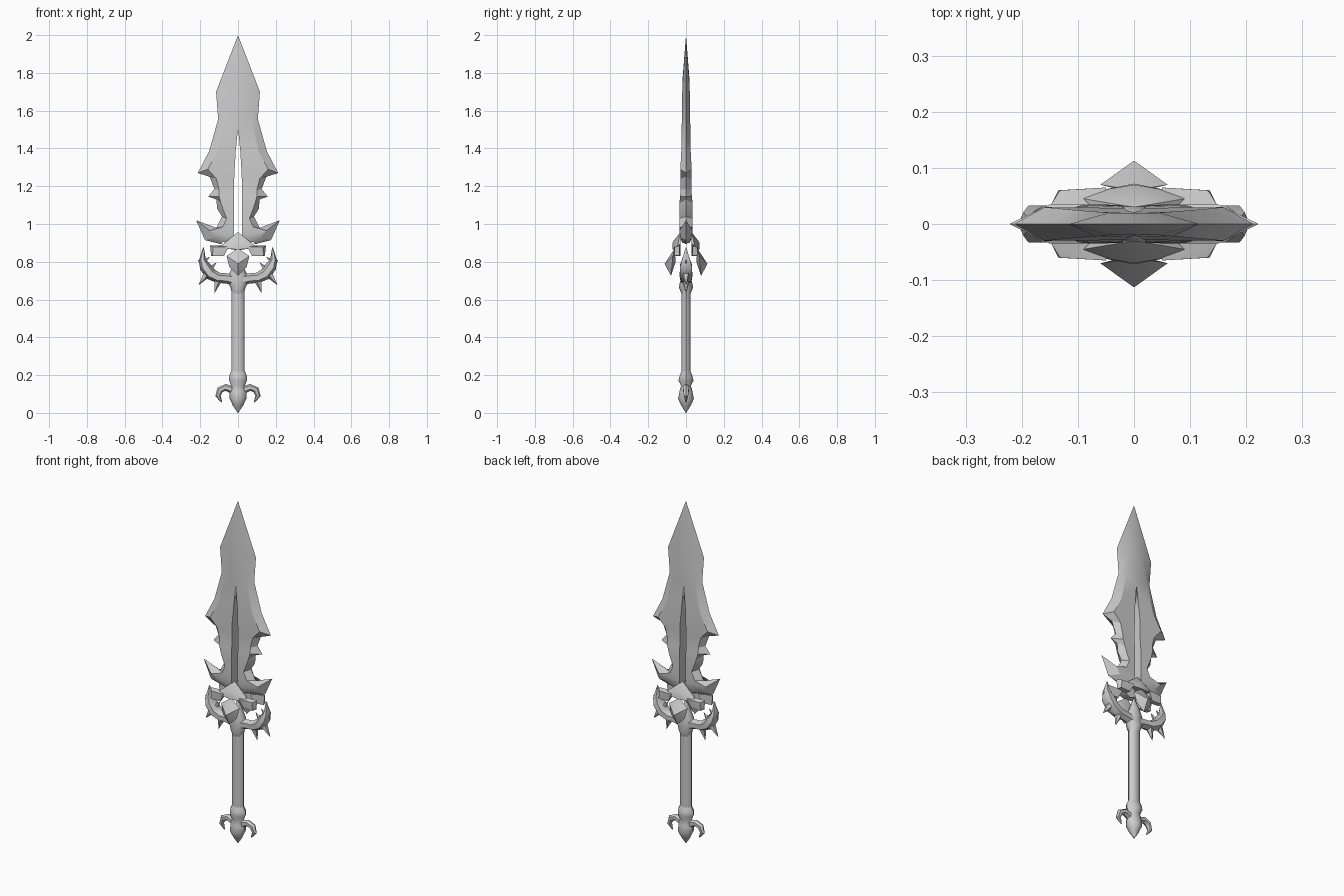
import bpy, bmesh, math
from mathutils import Vector

cube = bpy.data.objects.get("Cube")
if cube:
    bpy.data.objects.remove(cube, do_unlink=True)

steel = bpy.data.materials.new("grey_steel")
steel.use_nodes = True
GREY = (0.6, 0.6, 0.6, 1)
steel.diffuse_color = GREY
steel.node_tree.nodes["Principled BSDF"].inputs["Base Color"].default_value = GREY


def finish(name, bm, mirror="", angle=40):
    """Turn a bmesh into a shaded object, mirrored over the named axes."""
    bmesh.ops.remove_doubles(bm, verts=bm.verts, dist=0.0005)
    bmesh.ops.recalc_face_normals(bm, faces=bm.faces)
    mesh = bpy.data.meshes.new(name)
    bm.to_mesh(mesh)
    bm.free()
    mesh.materials.append(steel)
    obj = bpy.data.objects.new(name, mesh)
    bpy.context.collection.objects.link(obj)
    bpy.ops.object.select_all(action="DESELECT")
    obj.select_set(True)
    bpy.context.view_layer.objects.active = obj
    bpy.ops.object.shade_smooth_by_angle(angle=math.radians(angle))
    if mirror:
        mod = obj.modifiers.new("Mirror", "MIRROR")
        mod.use_axis = ["X" in mirror, "Y" in mirror, False]
        mod.merge_threshold = 0.0005
    return obj


def hull(name, points, mirror=""):
    """Faceted solid around a few points."""
    bm = bmesh.new()
    for p in points:
        bm.verts.new(p)
    bmesh.ops.convex_hull(bm, input=bm.verts)
    loose = [v for v in bm.verts if not v.link_faces]
    bmesh.ops.delete(bm, geom=loose, context="VERTS")
    return finish(name, bm, mirror)


def sweep(name, path, sides=8, mirror="", angle=50):
    """Elliptical tube along x, z points with in-plane and y radii."""
    bm = bmesh.new()
    centres = [Vector((x, 0, z)) for x, z, _, _ in path]
    rings = []
    for i, (x, z, r, ry) in enumerate(path):
        t = centres[min(i + 1, len(path) - 1)] - centres[max(i - 1, 0)]
        t.normalize()
        n = Vector((t.z, 0, -t.x))
        ring = []
        for k in range(sides):
            a = 2 * math.pi * k / sides
            ring.append(bm.verts.new(
                centres[i] + n * r * math.cos(a) + Vector((0, ry * math.sin(a), 0))))
        rings.append(ring)
    for a, b in zip(rings, rings[1:]):
        for k in range(sides):
            j = (k + 1) % sides
            bm.faces.new((a[k], a[j], b[j], b[k]))
    bm.faces.new(rings[0])
    bm.faces.new(rings[-1])
    return finish(name, bm, mirror, angle)


# Blade: each station is cutting edge, bevel crease, slit side (x, z), thickness
stations = [
    ((0, 2), (0, 2), (0, 2), 0),
    ((.116, 1.70), (.045, 1.69), (0, 1.76), .02),
    ((.105, 1.555), (.068, 1.56), (0, 1.51), .022),
    ((.153, 1.385), (.108, 1.385), (.012, 1.385), .025),
    ((.213, 1.27), (.16, 1.29), (.018, 1.29), .03),
    ((.15, 1.25), (.115, 1.24), (.02, 1.24), .028),
    ((.125, 1.185), (.1, 1.18), (.02, 1.18), .028),
    ((.158, 1.145), (.1, 1.145), (.02, 1.14), .032),
    ((.115, 1.13), (.09, 1.11), (.02, 1.11), .034),
    ((.11, 1.08), (.08, 1.08), (.02, 1.08), .034),
    ((.085, 1.04), (.06, 1.03), (.02, 1.03), .035),
    ((.115, .98), (.08, .985), (.02, .98), .035),
    ((.222, 1.02), (.15, .965), (.02, .95), .035),
    ((.175, .915), (.12, .93), (.03, .92), .03),
    ((.09, .893), (.08, .905), (.05, .9), .02),
]
bm = bmesh.new()
rows = []
for edge, crease, slit, y in stations:
    pts = [(edge[0], 0, edge[1])]
    for s in (-1, 1):
        pts += [(crease[0], s * y, crease[1]), (slit[0], s * y * .95, slit[1])]
    rows.append([bm.verts.new(p) for p in pts])
for i, (a, b) in enumerate(zip(rows, rows[1:])):
    strips = [(0, 1), (1, 2), (4, 3), (3, 0)]
    if i > 1:
        strips.append((2, 4))
    for j, k in strips:
        bm.faces.new((a[j], a[k], b[k], b[j]))
last = rows[-1]
bm.faces.new([last[k] for k in (0, 1, 2, 4, 3)])
finish("blade", bm, "X", 25)

# Peaked cap gripping the blade root, front and back
hull("blade_cap", [
    (0, -.03, .957), (0, -.07, .905), (0, -.072, .865), (0, -.03, .86),
    (.09, -.045, .885), (.06, -.06, .87), (.075, -.03, .895),
    (-.09, -.045, .885), (-.06, -.06, .87), (-.075, -.03, .895)], "Y")

# Brow plates at the sides of the cap
hull("brow_plate", [
    (.05, -.03, .885), (.05, -.065, .88), (.075, -.058, .83), (.08, -.03, .83),
    (.135, -.06, .832), (.142, -.034, .832), (.132, -.06, .878), (.148, -.034, .885)], "XY")

# Hooked beak stones hanging below the cap
hull("beak_stone", [
    (0, -.06, .87), (0, -.113, .79), (0, -.08, .725), (0, -.055, .80),
    (.06, -.07, .83), (-.06, -.07, .83), (.045, -.075, .77), (-.045, -.075, .77)], "Y")

# Crescent guard and its thorns
sweep("guard_arm", [
    (0, .70, .035, .03), (.06, .712, .027, .028), (.105, .715, .028, .033),
    (.145, .735, .032, .038), (.175, .775, .03, .038), (.188, .81, .018, .025),
    (.183, .875, .002, .002)], 6, "X")
thorns = [
    ("lower_thorn", (.105, .705), (.125, .635), .022),
    ("outer_thorn", (.165, .735), (.208, .678), .022),
    ("side_thorn", (.175, .77), (.212, .81), .02),
    ("inner_thorn", (.15, .755), (.115, .795), .018),
    ("tip_thorn", (.18, .80), (.15, .825), .014),
]
for name, base, tip, r in thorns:
    sweep(name, [(*base, r, r), (*tip, .001, .001)], 5, "X")

# Collar, grip and pommel along the centre line
sweep("collar", [(0, .625, .03, .022), (0, .665, .04, .038), (0, .70, .058, .03),
                 (0, .73, .05, .035), (0, .77, .03, .03), (0, .84, .004, .004)], 8)
sweep("grip", [(0, .16, .035, .024), (0, .65, .035, .024)], 10)
sweep("pommel", [(0, .225, .034, .022), (0, .195, .048, .034), (0, .17, .047, .04),
                 (0, .145, .036, .026), (0, .115, .045, .034), (0, .075, .044, .042),
                 (0, .04, .028, .026), (0, 0, .001, .001)], 8)

# Curling claws on the pommel
sweep("pommel_claw", [(.025, .12, .022, .02), (.065, .135, .018, .018),
                      (.095, .122, .018, .017), (.106, .09, .014, .013),
                      (.086, .057, .003, .003)], 6, "X")
